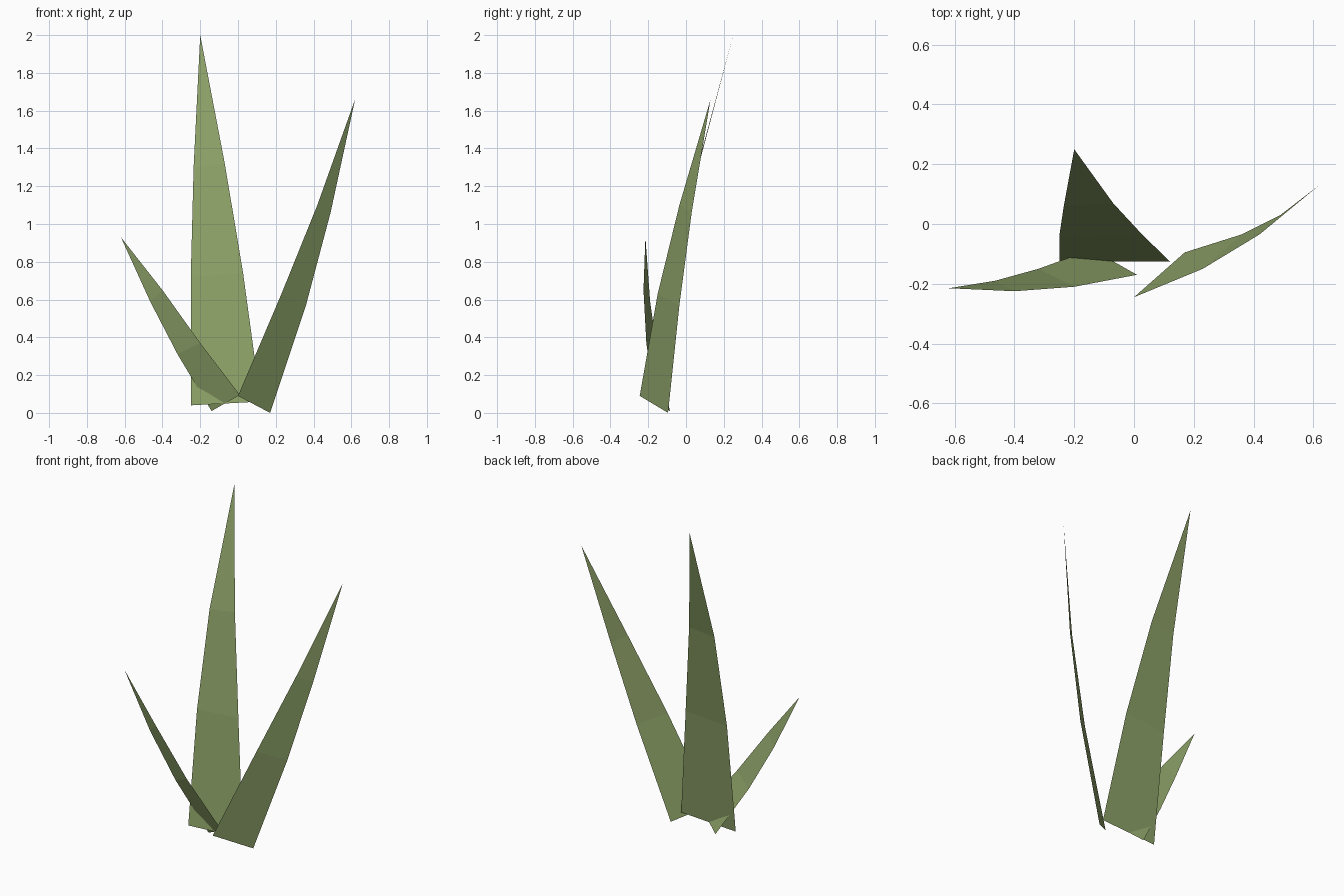
import bpy
import bmesh

cube = bpy.data.objects.get("Cube")
if cube:
    bpy.data.objects.remove(cube, do_unlink=True)

# Single leaf colour
green = bpy.data.materials.new("leaf_green")
green.use_nodes = True
colour = (0.27, 0.365, 0.14, 1.0)
green.diffuse_color = colour
bsdf = next(n for n in green.node_tree.nodes if n.type == "BSDF_PRINCIPLED")
bsdf.inputs["Base Color"].default_value = colour
bsdf.inputs["Roughness"].default_value = 0.8


def make_blade(name, left_edge, right_edge, tip):
    """Thin bent sheet spanned between two edges that meet in a point."""
    bm = bmesh.new()
    left = [bm.verts.new(p) for p in left_edge]
    right = [bm.verts.new(p) for p in right_edge]
    for i in range(len(left) - 1):
        bm.faces.new((left[i], right[i], right[i + 1], left[i + 1]))
    bm.faces.new((left[-1], right[-1], bm.verts.new(tip)))
    mesh = bpy.data.meshes.new(name)
    bm.to_mesh(mesh)
    bm.free()
    mesh.materials.append(green)
    blade = bpy.data.objects.new(name, mesh)
    bpy.context.collection.objects.link(blade)
    return blade


# Tall upright blade, leaning back
make_blade(
    "tall_blade",
    [(-0.25, -0.125, 0.04), (-0.25, -0.04, 0.72), (-0.235, 0.06, 1.3)],
    [(0.12, -0.125, 0.06), (0.027, -0.035, 0.74), (-0.07, 0.07, 1.32)],
    (-0.2, 0.25, 2.0),
)

# Medium blade leaning to the model's left
make_blade(
    "medium_blade",
    [(0.0, -0.245, 0.09), (0.23, -0.15, 0.63), (0.42, -0.035, 1.1)],
    [(0.17, -0.095, 0.0), (0.36, -0.035, 0.57), (0.49, 0.03, 1.06)],
    (0.62, 0.13, 1.66),
)

# Short blade leaning to the model's right
make_blade(
    "short_blade",
    [(-0.14, -0.085, 0.01), (-0.32, -0.15, 0.31), (-0.465, -0.19, 0.59)],
    [(0.01, -0.17, 0.095), (-0.2, -0.21, 0.37), (-0.4, -0.225, 0.65)],
    (-0.62, -0.215, 0.93),
)
